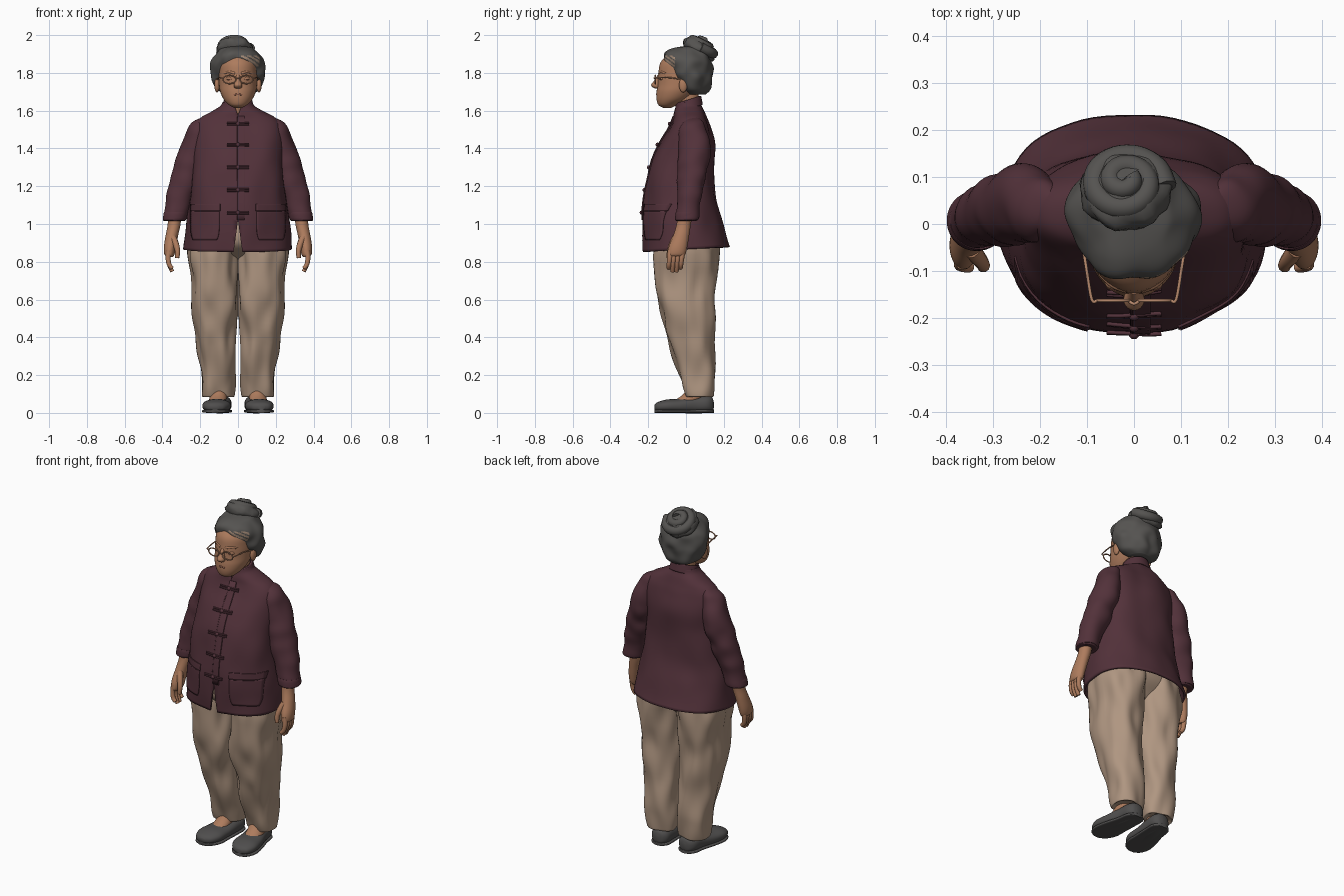
import bpy, bmesh, math
from mathutils import Matrix, Vector, noise
from mathutils.bvhtree import BVHTree

cube = bpy.data.objects.get("Cube")
if cube:
    bpy.data.objects.remove(cube)


def material(name, r, g, b):
    m = bpy.data.materials.new(name)
    m.use_nodes = True
    m.diffuse_color = (r, g, b, 1)
    node = next(n for n in m.node_tree.nodes if n.type == 'BSDF_PRINCIPLED')
    node.inputs["Base Color"].default_value = (r, g, b, 1)
    node.inputs["Roughness"].default_value = 0.8
    return m


MAROON = material("maroon_cloth", .085, .031, .042)
TRIM = material("dark_trim", .065, .024, .032)
KHAKI = material("khaki_cloth", .43, .305, .22)
SKIN = material("skin", .42, .20, .11)
LIP = material("lip", .31, .125, .08)
HAIR = material("grey_hair", .09, .086, .081)
PALE = material("pale_hair", .36, .25, .18)
SHOE = material("shoe_grey", .08, .077, .076)
FRAME = material("copper_frame", .48, .25, .15)


def finish(obj, mat):
    obj.data.materials.append(mat)
    bpy.ops.object.select_all(action='DESELECT')
    obj.select_set(True)
    bpy.context.view_layer.objects.active = obj
    bpy.ops.object.shade_smooth_by_angle(angle=math.radians(50))
    return obj


def add_mesh(name, bm, mat):
    bmesh.ops.recalc_face_normals(bm, faces=bm.faces)
    me = bpy.data.meshes.new(name)
    bm.to_mesh(me)
    bm.free()
    obj = bpy.data.objects.new(name, me)
    bpy.context.collection.objects.link(obj)
    return finish(obj, mat)


def smooth_path(pts, steps):
    """Catmull-Rom interpolation through tuples of any length."""
    pts = [Vector(p) for p in pts]
    out = []
    for i in range(len(pts) - 1):
        a, b, c, d = pts[max(i - 1, 0)], pts[i], pts[i + 1], pts[min(i + 2, len(pts) - 1)]
        for k in range(steps):
            t = k / steps
            out.append(b + (c - a) * (t / 2) + (a * 2 - b * 5 + c * 4 - d) * (t * t / 2)
                       + (b * 3 - a - c * 3 + d) * (t ** 3 / 2))
    return out + [pts[-1]]


def loft(name, rings, mat, s=1, axis='Z', p=2, n=40, steps=6, caps=True,
         fold=0, freq=(8, 8, 6), tilt=0):
    """Skin through rings (x, y, z, radius, radius), s mirrors x."""
    bm = bmesh.new()
    rows = []
    for x, y, z, ru, rv in smooth_path(rings, steps):
        row = []
        for i in range(n):
            a = math.tau * i / n
            c, d = math.cos(a), math.sin(a)
            u = math.copysign(abs(c) ** (2 / p), c)
            v = math.copysign(abs(d) ** (2 / p), d)
            co = Vector((x + ru * u, y + rv * v, z) if axis == 'Z' else (x + ru * u, y, z + rv * v))
            if fold:
                w = fold * noise.noise(Vector([q * f for q, f in zip(co, freq)]))
                co += Vector((c, d, 0)) * w
            co.z += tilt * co.y
            co.x *= s
            row.append(bm.verts.new(co))
        rows.append(row)
    for r0, r1 in zip(rows, rows[1:]):
        for i in range(n):
            j = (i + 1) % n
            bm.faces.new((r0[i], r0[j], r1[j], r1[i]))
    if caps:
        bm.faces.new(rows[0])
        bm.faces.new(rows[-1])
    return add_mesh(name, bm, mat)


def ball(name, centre, radii, mat, fold=0, lean=0):
    bm = bmesh.new()
    bmesh.ops.create_uvsphere(bm, u_segments=28, v_segments=18, radius=1)
    turn = Matrix.Rotation(lean, 3, 'X')
    for v in bm.verts:
        w = 1 + fold * noise.noise(v.co * 2.2)
        v.co = Vector(centre) + turn @ Vector([q * r * w for q, r in zip(v.co, radii)])
    return add_mesh(name, bm, mat)


def tube(name, pts, r0, r1, mat, cyclic=False, steps=5):
    cu = bpy.data.curves.new(name, 'CURVE')
    cu.dimensions = '3D'
    cu.bevel_depth, cu.bevel_resolution, cu.use_fill_caps = 1, 3, True
    path = smooth_path(pts, steps)
    sp = cu.splines.new('POLY')
    sp.points.add(len(path) - 1)
    for i, (q, co) in enumerate(zip(sp.points, path)):
        q.co = (*co, 1)
        q.radius = r0 + (r1 - r0) * i / (len(path) - 1)
    sp.use_cyclic_u = cyclic
    obj = bpy.data.objects.new(name, cu)
    bpy.context.collection.objects.link(obj)
    bpy.ops.object.select_all(action='DESELECT')
    obj.select_set(True)
    bpy.context.view_layer.objects.active = obj
    bpy.ops.object.convert(target='MESH')
    return finish(bpy.context.object, mat)


def cut_wedge(obj, name, tip, base, half):
    """Cut a V-shaped opening in the front of a shell."""
    bm = bmesh.new()
    ends = [[bm.verts.new(c) for c in ((0, y, tip), (half, y, base), (-half, y, base))]
            for y in (-.5, -.02)]
    for e in ends:
        bm.faces.new(e)
    for i in range(3):
        j = (i + 1) % 3
        bm.faces.new((ends[0][i], ends[0][j], ends[1][j], ends[1][i]))
    cutter = add_mesh(name, bm, TRIM)
    cutter.hide_render = True
    cutter.hide_set(True)
    mod = obj.modifiers.new("opening", 'BOOLEAN')
    mod.operation, mod.object, mod.solver = 'DIFFERENCE', cutter, 'EXACT'


def thicken(obj, t, offset=-1):
    mod = obj.modifiers.new("thickness", 'SOLIDIFY')
    mod.thickness, mod.offset = t, offset


# Jacket body and stand collar
jacket = loft("jacket", [(0, .004, .866, .287, .231), (0, -.018, 1, .274, .21), (0, -.03, 1.13, .253, .192),
              (0, -.022, 1.3, .238, .174), (0, .002, 1.42, .235, .146), (0, .018, 1.51, .225, .11),
              (0, .022, 1.56, .195, .09), (0, .02, 1.595, .137, .08), (0, .018, 1.622, .09, .07),
              (0, .018, 1.645, .075, .066)],
              MAROON, p=2.25, n=72, caps=False, fold=.012, tilt=.06)
skin_tree = BVHTree.FromPolygons([v.co for v in jacket.data.vertices],
                                 [f.vertices[:] for f in jacket.data.polygons])
thicken(jacket, .012)
cut_wedge(jacket, "hem_slit_cutter", 1.02, .8, .03)
cut_wedge(jacket, "neckline_cutter", 1.575, 1.72, .05)
collar = loft("collar", [(0, .015, 1.605, .088, .074), (0, .012, 1.655, .074, .068)],
              MAROON, caps=False, tilt=.3)
thicken(collar, .01)
cut_wedge(collar, "collar_cutter", 1.57, 1.72, .05)


def front(x, z, off=0):
    hit = skin_tree.ray_cast(Vector((x, -1, z)), Vector((0, 1, 0)))[0]
    return Vector((x, (hit.y if hit else 0) - off, z))


def patch(name, x0, x1, z0, z1, mat, corner=0, n=14):
    """Cloth panel laid on the jacket front."""
    bm = bmesh.new()
    mid, half = (x0 + x1) / 2, (x1 - x0) / 2
    rows = []
    for k in range(n + 1):
        v = k / n
        h = half * (1 - corner * (1 - v) ** 6)
        rows.append([bm.verts.new(front(mid + h * (2 * i / n - 1), z0 + (z1 - z0) * v, .002))
                     for i in range(n + 1)])
    for a, b in zip(rows, rows[1:]):
        for i in range(n):
            bm.faces.new((a[i], a[i + 1], b[i + 1], b[i]))
    thicken(add_mesh(name, bm, mat), .007, 0)


# Front placket, pockets and knotted fastenings
patch("placket", -.004, .035, 1.02, 1.57, MAROON)
tube("placket_seam", [front(-.006, 1.02 + .07 * i, .002) for i in range(8)], .003, .003, TRIM)
for i, z in enumerate((1.53, 1.42, 1.3, 1.18, 1.06)):
    for dz in (-.005, .005):
        tube(f"fastening_loop_{i}", [front(x, z + dz, .004) for x in (-.058, -.03, 0, .03, .058)],
             .0045, .0045, MAROON)
    ball(f"fastening_knot_{i}", front(0, z, .006), (.011, .01, .011), MAROON)

# Hips
loft("trouser_hips", [(0, .03, .76, .02, .03), (0, .02, .82, .15, .09), (0, -.002, .9, .25, .168),
     (0, -.01, 1.02, .23, .16)], KHAKI, p=2.3)

for s, side in ((1, "left"), (-1, "right")):
    def mx(pts):
        return [(q[0] * s, *q[1:]) for q in pts]

    patch(f"{side}_pocket", *sorted((.098 * s, .25 * s)), .915, 1.07, MAROON, corner=.18)
    patch(f"{side}_pocket_flap", *sorted((.094 * s, .252 * s)), 1.07, 1.105, MAROON)
    tube(f"{side}_pocket_seam", [front(x * s, 1.068, .005) for x in (.098, .14, .18, .22, .25)],
         .003, .003, TRIM)

    # Sleeve and cuff
    loft(f"{side}_sleeve", [(.175, .035, 1.565, .02, .03), (.196, .038, 1.535, .05, .056),
         (.217, .042, 1.46, .068, .08), (.245, .04, 1.35, .08, .085), (.275, .03, 1.25, .078, .077),
         (.305, .02, 1.15, .071, .068), (.329, .006, 1.06, .062, .06), (.337, .002, 1.025, .058, .057),
         (.337, .002, 1.03, .045, .045)], MAROON, s, fold=.012, freq=(9, 9, 13))
    loft(f"{side}_cuff", [(.329, .006, 1.062, .058, .056), (.33, .006, 1.06, .063, .061),
         (.337, .002, 1.02, .06, .059), (.337, .002, 1.02, .045, .045)], MAROON, s, steps=3)

    # Hand
    loft(f"{side}_forearm_and_palm", [(.335, 0, 1.08, .036, .04), (.338, -.012, 1, .034, .038),
         (.35, -.025, .94, .033, .042), (.36, -.042, .88, .032, .049), (.363, -.05, .84, .027, .047),
         (.361, -.052, .825, .015, .038)], SKIN, s)
    for i, (y, tip) in enumerate(((-.086, .765), (-.065, .748), (-.044, .748), (-.023, .765))):
        tube(f"{side}_finger_{i}", mx([(.365, y + .004, .86), (.37, y, .82), (.364, y - .004, .785),
             (.348, y - .006, tip)]), .0155, .011, SKIN)
    tube(f"{side}_thumb", mx([(.345, -.055, .93), (.328, -.076, .89), (.32, -.088, .855),
         (.322, -.092, .82)]), .019, .011, SKIN)

    # Trouser leg
    loft(f"{side}_trouser_leg", [(.125, .002, .98, .115, .148), (.131, .004, .86, .136, .17),
         (.128, .004, .72, .13, .163), (.124, .001, .6, .12, .15), (.117, .018, .45, .109, .129),
         (.109, .043, .3, .103, .111), (.103, .06, .18, .092, .094), (.102, .068, .105, .077, .079),
         (.102, .07, .085, .068, .07), (.102, .07, .095, .05, .05)], KHAKI, s, p=2.3, n=56,
         fold=.026, freq=(13, 13, 5))

    # Foot and slip-on shoe
    loft(f"{side}_foot", [(.102, .065, .14, .042, .045), (.104, .035, .09, .046, .06),
         (.11, -.01, .055, .045, .075)], SKIN, s)
    shoe = [(.122, -.168, .03, .02, .012), (.12, -.15, .032, .052, .025), (.115, -.1, .036, .074, .035),
            (.108, -.03, .037, .07, .038), (.095, .05, .043, .06, .046), (.09, .11, .046, .055, .046),
            (.089, .138, .044, .036, .038), (.089, .147, .042, .012, .015)]
    loft(f"{side}_shoe", shoe, SHOE, s, axis='Y', p=2.3)
    loft(f"{side}_sole", [(x, y, .009, rx + .002, .009) for x, y, z, rx, rz in shoe], SHOE, s,
         axis='Y', p=4)

    # Ear, eyelid, lash line and brow ridge
    ball(f"{side}_ear", (.111 * s, -.015, 1.735), (.014, .022, .038), SKIN)
    ball(f"{side}_eyelid", (.042 * s, -.125, 1.77), (.02, .015, .012), SKIN)
    tube(f"{side}_lash_line", mx([(.026, -.137, 1.768), (.042, -.141, 1.766), (.058, -.135, 1.767)]),
         .002, .002, LIP)
    tube(f"{side}_brow_ridge", mx([(.016, -.14, 1.797), (.045, -.13, 1.805), (.072, -.106, 1.797)]),
         .008, .005, SKIN)

    # Spectacle rim and temple
    tube(f"{side}_spectacle_rim", [((.045 + .034 * math.cos(a)) * s, -.163, 1.765 + .022 * math.sin(a))
         for a in (math.tau * i / 24 for i in range(24))], .0035, .0035, FRAME, cyclic=True, steps=2)
    tube(f"{side}_spectacle_temple", mx([(.079, -.163, 1.772), (.09, -.16, 1.774), (.102, -.09, 1.775),
         (.113, -.02, 1.765)]), .0035, .0035, FRAME)

# Head and neck
loft("neck", [(0, .02, 1.54, .06, .05), (0, .015, 1.62, .058, .06), (0, -.005, 1.72, .056, .065)], SKIN)
loft("head", [(0, -.1, 1.615, .02, .022), (0, -.097, 1.63, .048, .049), (0, -.072, 1.66, .076, .084),
     (0, -.05, 1.7, .094, .106), (0, -.032, 1.74, .1, .118), (0, -.02, 1.8, .102, .126),
     (0, -.01, 1.86, .098, .122), (0, 0, 1.92, .06, .07)], SKIN, n=56)
loft("nose", [(0, -.138, 1.79, .01, .012), (0, -.15, 1.76, .014, .018), (0, -.16, 1.738, .022, .024),
     (0, -.157, 1.724, .02, .02), (0, -.15, 1.717, .01, .012)], SKIN, n=20)
tube("mouth", [(-.036, -.14, 1.69), (-.018, -.151, 1.685), (0, -.155, 1.687), (.018, -.151, 1.685),
     (.036, -.14, 1.69)], .005, .005, LIP)
tube("spectacle_bridge", [(-.012, -.163, 1.768), (0, -.17, 1.773), (.012, -.163, 1.768)],
     .0035, .0035, FRAME)

# Swept-back hair with a pale streak along one temple
hair = loft("hair", [(0, .055, 1.685, .06, .05), (0, .05, 1.71, .108, .076), (0, .04, 1.76, .134, .096),
            (0, .02, 1.81, .143, .118), (0, .008, 1.86, .139, .126), (0, .004, 1.9, .116, .116),
            (0, .015, 1.93, .08, .085), (0, .025, 1.942, .03, .03)], HAIR, n=96, steps=9,
            fold=.016, freq=(14, 14, 14))
hair.data.materials.append(PALE)
for f in hair.data.polygons:
    c = f.center
    if c.y < -.06 and c.x > .015 and 1.835 < c.z < 1.892 and f.index % 5 < 3:
        f.material_index = 1

# Coiled bun leaning over the back of the head
centre, lean = Vector((-.018, .072, 1.926)), math.radians(-30)
ball("bun", centre, (.096, .094, .056), HAIR, fold=.12, lean=lean)
coil = []
for i in range(22):
    a, t = i * .62, i / 21
    r = .07 * (1 - t) + .012
    coil.append(centre + Matrix.Rotation(lean, 3, 'X') @ Vector((r * math.cos(a), r * math.sin(a), .01 + .042 * t)))
tube("bun_coil", coil, .028, .02, HAIR, steps=4)
